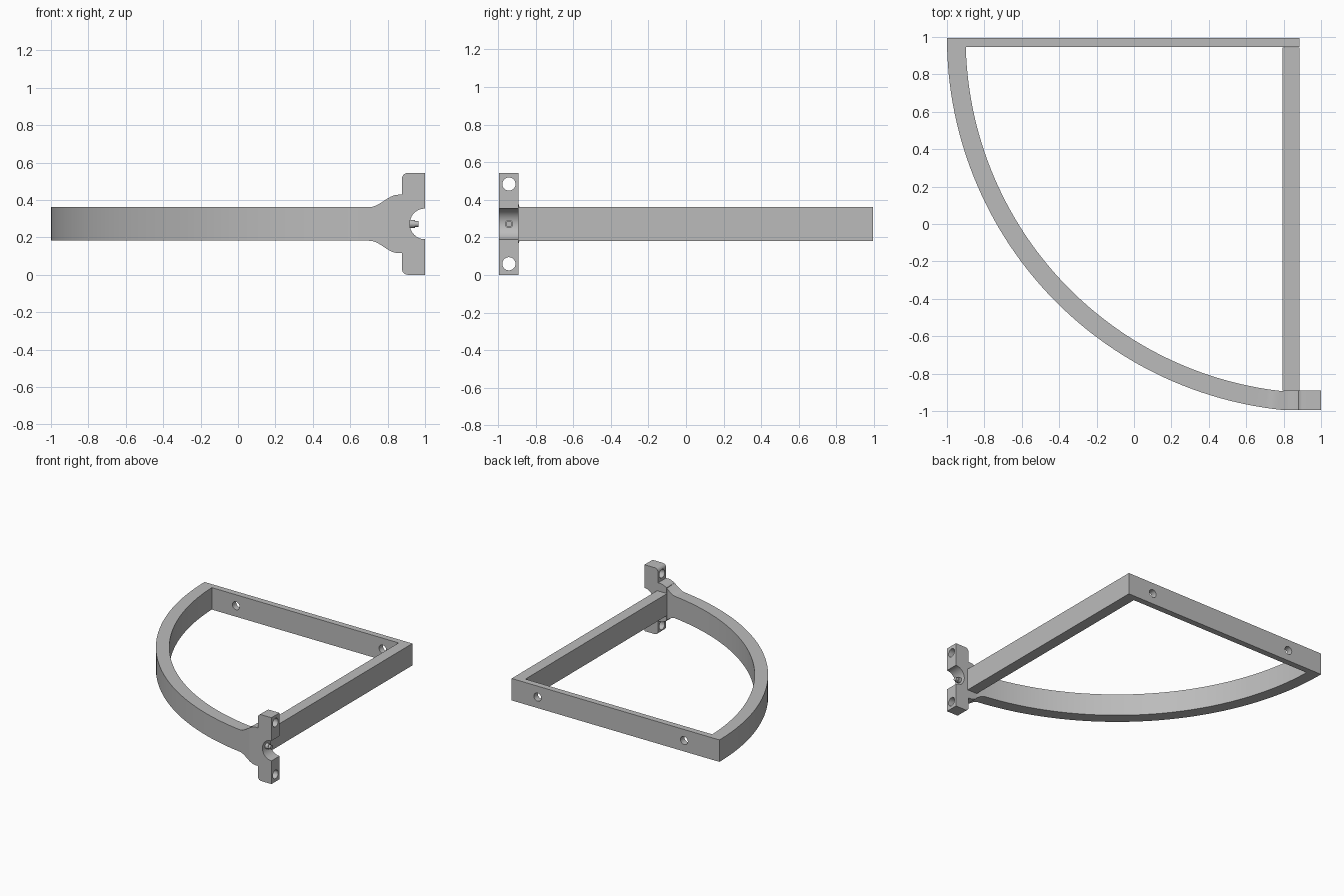
import bpy, bmesh, math
from mathutils import Matrix, Vector

cube = bpy.data.objects.get("Cube")
if cube:
    bpy.data.objects.remove(cube, do_unlink=True)

grey = bpy.data.materials.new("plain grey")
grey.use_nodes = True
grey.diffuse_color = (0.5, 0.5, 0.5, 1)
grey.node_tree.nodes["Principled BSDF"].inputs["Base Color"].default_value = (0.5, 0.5, 0.5, 1)

MID = 0.272              # height of the centre plane
HALF = 0.09              # half height of the bars
FRONT, INNER = -0.995, -0.89
CX, CY = 1.0, 0.995      # centre of the curved brace


def finish(name, bm, hidden=False):
    bmesh.ops.recalc_face_normals(bm, faces=bm.faces)
    mesh = bpy.data.meshes.new(name)
    bm.to_mesh(mesh)
    bm.free()
    obj = bpy.data.objects.new(name, mesh)
    bpy.context.collection.objects.link(obj)
    mesh.materials.append(grey)
    if hidden:
        obj.hide_render = True
        obj.hide_viewport = True
        obj.display_type = 'WIRE'
    return obj


def box(name, x0, x1, y0, y1, z0, z1):
    bm = bmesh.new()
    bmesh.ops.create_cube(bm, size=1)
    bmesh.ops.scale(bm, vec=(x1 - x0, y1 - y0, z1 - z0), verts=bm.verts)
    bmesh.ops.translate(bm, vec=((x0 + x1) / 2, (y0 + y1) / 2, (z0 + z1) / 2), verts=bm.verts)
    return finish(name, bm)


def rod(name, radius, length, axis, centre, hidden=False):
    bm = bmesh.new()
    turn = Vector((0, 0, 1)).rotation_difference(Vector(axis)).to_matrix().to_4x4()
    bmesh.ops.create_cone(bm, cap_ends=True, segments=32, radius1=radius, radius2=radius,
                          depth=length, matrix=Matrix.Translation(centre) @ turn)
    return finish(name, bm, hidden)


def drill(obj, cutter):
    mod = obj.modifiers.new(cutter.name, 'BOOLEAN')
    mod.operation = 'DIFFERENCE'
    mod.solver = 'EXACT'
    mod.object = cutter


def smooth(obj):
    bpy.ops.object.select_all(action='DESELECT')
    obj.select_set(True)
    bpy.context.view_layer.objects.active = obj
    bpy.ops.object.shade_smooth_by_angle(angle=math.radians(30))


def half_height(x):
    # the brace swells smoothly where it reaches the bracket
    t = min(max((x - 0.705) / 0.15, 0), 1)
    return HALF + 0.066 * t * t * (3 - 2 * t)


# Curved brace: a quarter ring whose end swells in height
a_flare = math.pi + math.acos(0.3 / 2)
a_end = math.pi + math.acos(0.2 / 2)
angles = [math.pi + (a_flare - math.pi) * i / 56 for i in range(57)]
angles += [a_flare + (a_end - a_flare) * i / 8 for i in range(1, 9)]
bm = bmesh.new()
rings = []
for a in angles:
    h = half_height(CX + 2 * math.cos(a))
    rings.append([bm.verts.new((CX + r * math.cos(a), CY + r * math.sin(a), MID + s * h))
                  for r, s in ((2, -1), (2, 1), (1.9, 1), (1.9, -1))])
for p, q in zip(rings, rings[1:]):
    for k in range(4):
        n = (k + 1) % 4
        bm.faces.new((p[k], p[n], q[n], q[k]))
bm.faces.new(rings[0])
bm.faces.new(rings[-1])
smooth(finish("curved_brace", bm))

# Straight bars
box("side_bar", 0.795, 0.885, INNER, 0.945, MID - HALF, MID + HALF)
back_bar = box("back_bar", -0.9, 0.885, 0.945, 0.995, MID - HALF, MID + HALF)
for side, x in (("left", 0.65), ("right", -0.68)):
    drill(back_bar, rod(side + "_screw_hole", 0.033, 0.2, (0, 1, 0), (x, 0.97, MID), True))

# Clamp bracket: upper half outline mirrored about the centre plane
upper = [(0.8 + 0.077 * i / 8, half_height(0.8 + 0.077 * i / 8)) for i in range(9)]
for i in range(7):
    a = math.pi - math.pi / 2 * i / 6
    upper.append((0.907 + 0.03 * math.cos(a), MID - 0.03 + 0.03 * math.sin(a)))
upper.append((1.0, MID))
for i in range(13):
    a = math.pi / 2 + math.pi / 2 * i / 12
    upper.append((1.0 + 0.082 * math.cos(a), 0.082 * math.sin(a)))
outline = upper + [(x, -z) for x, z in reversed(upper[:-1])]
bm = bmesh.new()
face = bm.faces.new([bm.verts.new((x, FRONT, MID + z)) for x, z in outline])
grown = bmesh.ops.extrude_face_region(bm, geom=[face])
moved = [v for v in grown["geom"] if isinstance(v, bmesh.types.BMVert)]
bmesh.ops.translate(bm, vec=(0, INNER - FRONT, 0), verts=moved)
bracket = finish("clamp_bracket", bm)
smooth(bracket)
for side, s in (("upper", 1), ("lower", -1)):
    drill(bracket, rod(side + "_bolt_hole", 0.035, 0.4, (1, 0, 0), (0.94, -0.942, MID + s * 0.212), True))

# Locating pin in the notch
smooth(rod("pin_collar", 0.022, 0.04, (1, 0, 0), (0.925, -0.942, MID)))
smooth(rod("pin_tip", 0.016, 0.04, (1, 0, 0), (0.945, -0.942, MID)))
